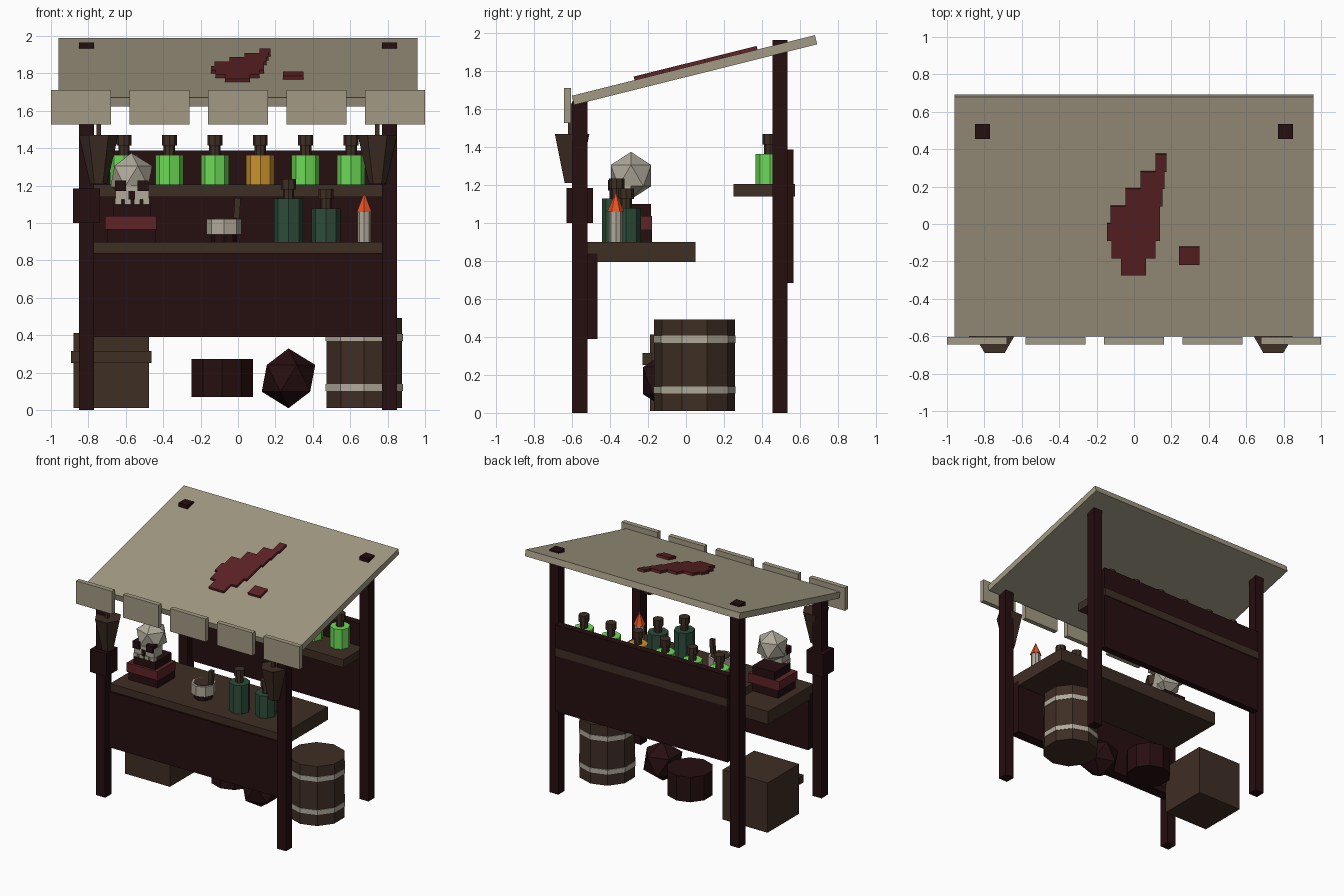
import bpy, bmesh, math
from mathutils import Matrix, Vector

if "Cube" in bpy.data.objects:
    bpy.data.objects.remove(bpy.data.objects["Cube"])


def material(name, hexcode):
    m = bpy.data.materials.new(name)
    c = [int(hexcode[i:i + 2], 16) / 255 for i in (0, 2, 4)]
    m.diffuse_color = [v / 12.92 if v < 0.04045 else ((v + 0.055) / 1.055) ** 2.4 for v in c] + [1]
    m.use_nodes = True
    m.node_tree.nodes["Principled BSDF"].inputs["Base Color"].default_value = m.diffuse_color
    return m


DARK = material("dark_wood", "260e10")
BROWN = material("brown_wood", "3f2e24")
CANVAS = material("canvas", "a39a84")
BONE = material("bone", "b0aa9a")
GREEN = material("bright_green", "6edb58")
AMBER = material("amber", "cc922c")
BOTTLE = material("bottle_green", "2d4c3b")
RED = material("dark_red", "5e2326")
FLAME = material("flame_orange", "ee5424")


def finish(name, bm, mat, matrix):
    me = bpy.data.meshes.new(name)
    bm.transform(matrix)
    bm.to_mesh(me)
    bm.free()
    me.materials.append(mat)
    ob = bpy.data.objects.new(name, me)
    bpy.context.collection.objects.link(ob)
    return ob


def box(name, mat, x, y, z, frame=Matrix()):
    """Box from (min, max) ranges, optionally in another frame."""
    bm = bmesh.new()
    bmesh.ops.create_cube(bm, size=1)
    centre = Vector([(r[0] + r[1]) / 2 for r in (x, y, z)])
    size = [r[1] - r[0] for r in (x, y, z)]
    return finish(name, bm, mat, frame @ Matrix.Translation(centre) @ Matrix.Diagonal(size + [1]))


def cyl(name, mat, x, y, z, r1, r2=None, n=8, turn=0):
    bm = bmesh.new()
    bmesh.ops.create_cone(bm, cap_ends=True, segments=n, radius1=r1,
                          radius2=r1 if r2 is None else r2, depth=z[1] - z[0])
    return finish(name, bm, mat, Matrix.Translation((x, y, (z[0] + z[1]) / 2))
                  @ Matrix.Rotation(turn, 4, 'Z'))


def ico(name, mat, centre, r):
    bm = bmesh.new()
    bmesh.ops.create_icosphere(bm, subdivisions=1, radius=r)
    return finish(name, bm, mat, Matrix.Translation(centre))


def bottle(name, mat, x, y, z, r, h):
    cyl(name, mat, x, y, (z, z + h), r)
    cyl(name + "_neck", BROWN, x, y, (z + h, z + h + 0.055), 0.03)
    cyl(name + "_cork", BROWN, x, y, (z + h + 0.05, z + h + 0.105), 0.04)


# posts and hanging torch baskets
for s in (-1, 1):
    px = (s * 0.81 - 0.04, s * 0.81 + 0.04)
    box("front_post", DARK, px, (-0.60, -0.52), (0, 1.64))
    box("back_post", DARK, px, (0.455, 0.535), (0, 1.965))
    cyl("basket", BROWN, s * 0.745, -0.6, (1.21, 1.47), 0.045, 0.105, 6, math.radians(30))
    box("basket_hanger", BROWN, (s * 0.745 - 0.012, s * 0.745 + 0.012), (-0.622, -0.598), (1.46, 1.63))
box("post_block", DARK, (-0.883, -0.738), (-0.63, -0.49), (1.0, 1.185))

# counter, back wall and shelf
box("front_panel", DARK, (-0.77, 0.77), (-0.55, -0.465), (0.39, 0.84))
box("counter", BROWN, (-0.77, 0.77), (-0.535, 0.05), (0.795, 0.90))
box("back_panel", DARK, (-0.77, 0.77), (0.51, 0.567), (0.685, 1.387))
box("shelf", BROWN, (-0.77, 0.77), (0.25, 0.575), (1.14, 1.205))

# sloping roof with its stain
tilt = math.radians(14)
roof = Matrix.Translation((0, 0.045, 1.806)) @ Matrix.Rotation(tilt, 4, 'X')
box("roof", CANVAS, (-0.96, 0.96), (-0.66, 0.66), (-0.025, 0.025), roof)
rows = [(-0.07, 0.065), (-0.12, 0.115), (-0.145, 0.14), (-0.125, 0.14),
        (-0.045, 0.153), (0.035, 0.163), (0.115, 0.173)]


def stain(x, y0, y1):
    ys = [(y - 0.04) / math.cos(tilt) for y in (y0, y1)]
    box("roof_stain", RED, x, ys, (0.02, 0.044), roof)


for i, x in enumerate(rows):
    stain(x, -0.27 + i * 0.0925, -0.1775 + i * 0.0925)
stain((0.24, 0.35), -0.213, -0.118)

# awning flaps
for i in range(-2, 3):
    box("awning_flap", CANVAS, (i * 0.42 - 0.16, i * 0.42 + 0.16), (-0.643, -0.605), (1.527, 1.712))

# bottles on the shelf and counter
for i in range(6):
    bottle("shelf_bottle", AMBER if i == 3 else GREEN, -0.61 + i * 0.243, 0.442, 1.205, 0.075, 0.16)
bottle("tall_bottle", BOTTLE, 0.27, -0.365, 0.90, 0.078, 0.23)
bottle("short_bottle", BOTTLE, 0.47, -0.315, 0.90, 0.078, 0.178)

# candle
cyl("candle", BONE, 0.675, -0.37, (0.90, 1.065), 0.036)
cyl("flame", FLAME, 0.675, -0.37, (1.06, 1.165), 0.045, 0, 6)

# mortar and pestle
cyl("mortar_foot", DARK, -0.075, -0.335, (0.90, 0.945), 0.07)
cyl("mortar", BONE, -0.075, -0.335, (0.94, 1.022), 0.093)
cyl("mortar_inside", BROWN, -0.075, -0.335, (1.02, 1.026), 0.075)
box("pestle", BROWN, (-0.016, 0.016), (-0.016, 0.016), (0, 0.13),
    Matrix.Translation((-0.01, -0.335, 1.005)) @ Matrix.Rotation(math.radians(4), 4, 'Y'))

# books
box("bottom_book", DARK, (-0.70, -0.44), (-0.40, -0.18), (0.90, 0.965))
box("middle_book", RED, (-0.71, -0.435), (-0.41, -0.18), (0.965, 1.037))
box("top_book", DARK, (-0.665, -0.465), (-0.39, -0.185), (1.037, 1.10))

# skull
ico("skull", BONE, (-0.57, -0.29, 1.25), 0.125)
box("skull_jaw", BONE, (-0.655, -0.475), (-0.395, -0.29), (1.125, 1.20))
for s in (-1, 1):
    box("eye_socket", DARK, (-0.568 + s * 0.06 - 0.03, -0.568 + s * 0.06 + 0.03), (-0.41, -0.35), (1.172, 1.228))
box("nose_hole", DARK, (-0.585, -0.551), (-0.402, -0.38), (1.125, 1.172))
for i in range(4):
    tx = -0.64 + i * 0.05
    box("tooth", BONE, (tx - 0.017, tx + 0.017), (-0.4, -0.36), (1.10, 1.13))

# crate with front band
box("crate", BROWN, (-0.88, -0.477), (-0.19, 0.213), (0.01, 0.413))
box("crate_band", BROWN, (-0.893, -0.463), (-0.228, -0.18), (0.253, 0.315))

# barrel with hoops
cyl("barrel", BROWN, 0.675, 0.045, (0.01, 0.492), 0.213, n=10)
for z in (0.12, 0.388):
    cyl("barrel_hoop", BONE, 0.675, 0.045, (z - 0.019, z + 0.019), 0.217, n=10)

# drum and rock under the counter
cyl("drum", DARK, -0.085, 0.07, (0.07, 0.272), 0.173, n=10)
ico("rock", DARK, (0.27, -0.09, 0.17), 0.16)
